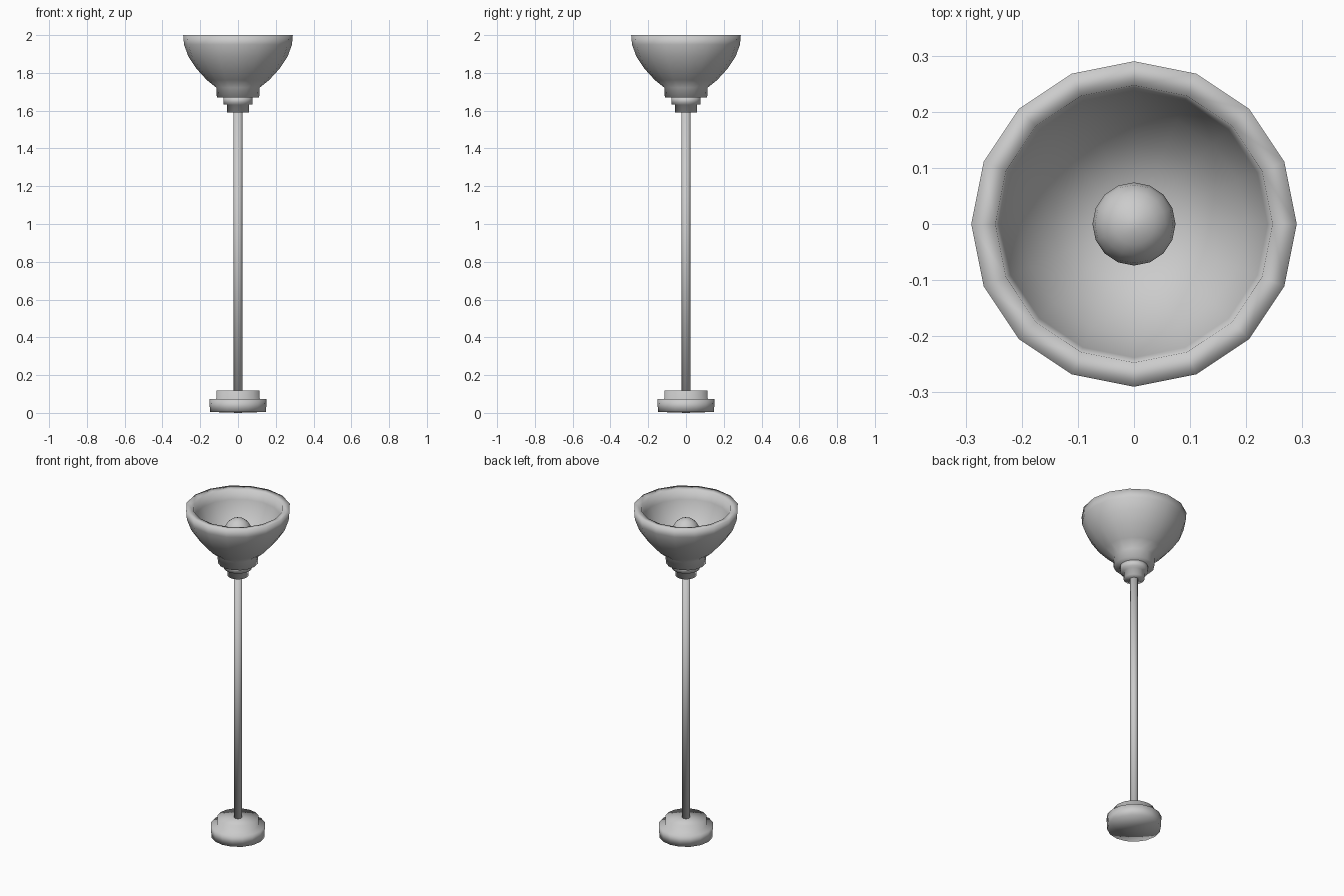
import bpy, bmesh, math

if "Cube" in bpy.data.objects:
    bpy.data.objects.remove(bpy.data.objects["Cube"])


def lathe(name, profile, sides=16):
    """Revolve (radius, z) points about the z axis; radius 0 makes a pole."""
    bm = bmesh.new()
    rings = []
    for r, z in profile:
        if r == 0:
            rings.append([bm.verts.new((0, 0, z))] * sides)
        else:
            rings.append([bm.verts.new((r * math.cos(2 * math.pi * i / sides),
                                        r * math.sin(2 * math.pi * i / sides), z))
                          for i in range(sides)])
    for a, b in zip(rings, rings[1:]):
        for i in range(sides):
            j = (i + 1) % sides
            corners = list(dict.fromkeys([a[i], a[j], b[j], b[i]]))
            bm.faces.new(corners).smooth = True
    bmesh.ops.recalc_face_normals(bm, faces=bm.faces)
    mesh = bpy.data.meshes.new(name)
    bm.to_mesh(mesh)
    bm.free()
    obj = bpy.data.objects.new(name, mesh)
    bpy.context.collection.objects.link(obj)
    return obj


# Two-step foot
lathe("base", [(0, 0), (0.148, 0.005), (0.152, 0.073), (0.115, 0.075),
               (0.115, 0.118), (0, 0.118)])

# Slim pole
lathe("pole", [(0, 0.10), (0.023, 0.10), (0.023, 1.61), (0, 1.61)])

# Stepped collar under the shade
lathe("collar", [(0, 1.59), (0.058, 1.59), (0.058, 1.632), (0.077, 1.634),
                 (0.077, 1.675), (0, 1.675)])

# Thick bowl shade, outside up to the rim and back down inside
lathe("bowl_shade", [(0, 1.67), (0.112, 1.67), (0.115, 1.722), (0.165, 1.762),
                     (0.218, 1.82), (0.262, 1.885), (0.286, 1.95), (0.290, 2.0),
                     (0.247, 1.995), (0.238, 1.94), (0.200, 1.86),
                     (0.145, 1.79), (0.08, 1.75), (0, 1.74)])

# Round bulb with a short neck
R, ZC = 0.074, 1.86
bulb = [(0, 1.73), (0.035, 1.73), (0.04, 1.785)]
bulb += [(R * math.cos(math.radians(a)), ZC + R * math.sin(math.radians(a)))
         for a in range(-40, 90, 20)]
lathe("bulb", bulb + [(0, ZC + R)])
